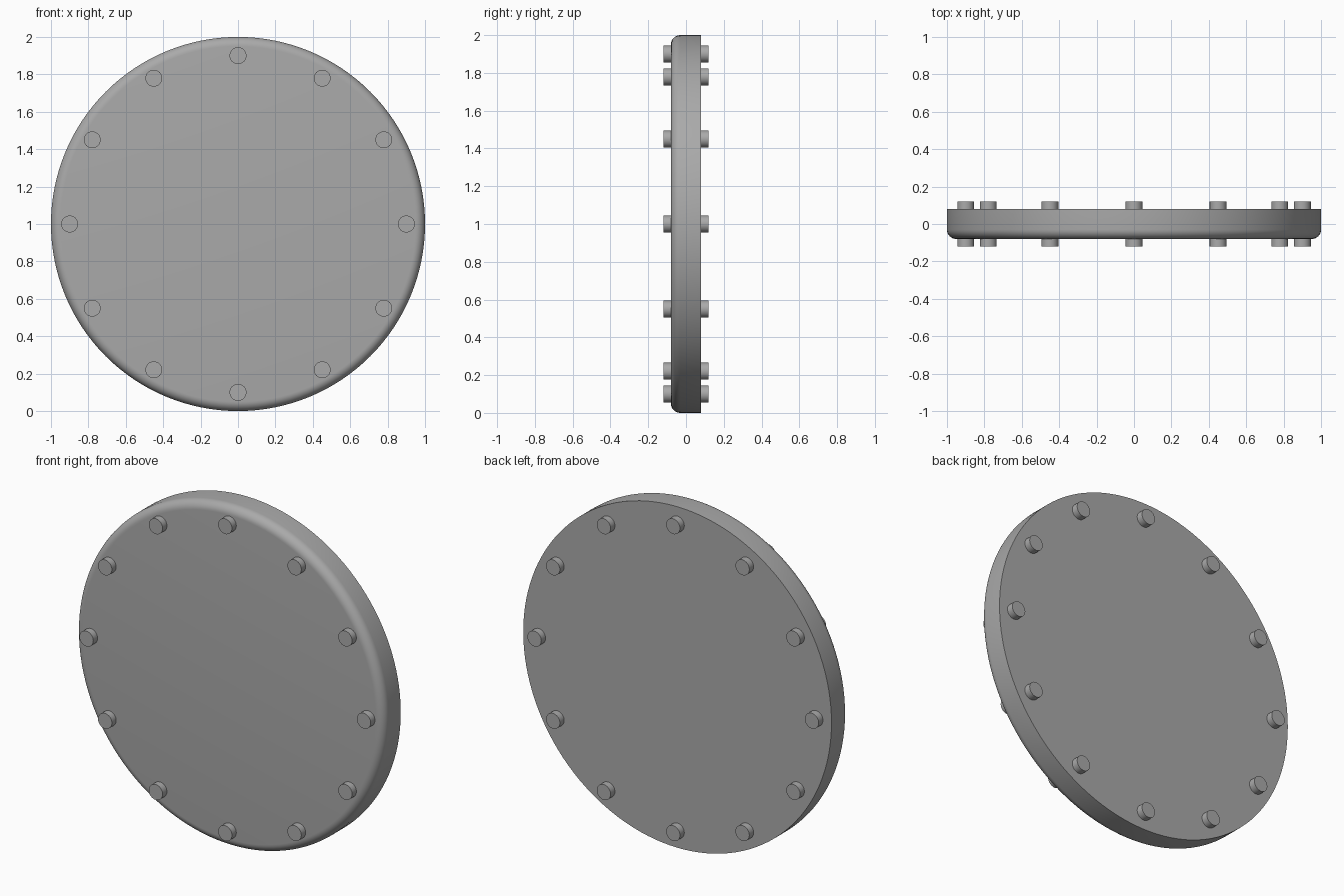
import bpy, bmesh
from math import sin, cos, pi, radians
from mathutils import Matrix, Vector

cube = bpy.data.objects.get("Cube")
if cube:
    bpy.data.objects.remove(cube, do_unlink=True)

RADIUS, HALF, ROUND = 1.0, 0.08, 0.05
BOLT_RING, BOLT_RADIUS, BOLT_HALF, BOLTS = 0.9, 0.045, 0.12, 12

grey = bpy.data.materials.new("plain grey")
grey.use_nodes = True
colour = (0.4, 0.4, 0.4, 1)
grey.diffuse_color = colour
grey.node_tree.nodes["Principled BSDF"].inputs["Base Color"].default_value = colour


def finish(name, bm):
    bmesh.ops.recalc_face_normals(bm, faces=bm.faces)
    mesh = bpy.data.meshes.new(name)
    bm.to_mesh(mesh)
    bm.free()
    mesh.materials.append(grey)
    obj = bpy.data.objects.new(name, mesh)
    bpy.context.collection.objects.link(obj)
    bpy.ops.object.select_all(action='DESELECT')
    obj.select_set(True)
    bpy.context.view_layer.objects.active = obj
    bpy.ops.object.shade_smooth_by_angle(angle=radians(35))
    return obj


# Disc: a spun profile with a rounded front rim and a crisp back rim
profile = [(0, -HALF)]
for i in range(9):
    a = pi / 2 * i / 8
    profile.append((RADIUS - ROUND + ROUND * sin(a), -HALF + ROUND - ROUND * cos(a)))
profile += [(RADIUS, HALF), (0, HALF)]

bm = bmesh.new()
verts = [bm.verts.new((r, y, 1)) for r, y in profile]
edges = [bm.edges.new(pair) for pair in zip(verts, verts[1:])]
bmesh.ops.spin(bm, geom=verts + edges, cent=(0, 0, 1), axis=(0, 1, 0),
               angle=2 * pi, steps=128)
bmesh.ops.remove_doubles(bm, verts=bm.verts, dist=0.0001)
finish("disc", bm)

# Bolts: pins running through the disc, evenly spaced round the rim
for i in range(BOLTS):
    a = 2 * pi * i / BOLTS
    centre = Vector((BOLT_RING * sin(a), 0, 1 + BOLT_RING * cos(a)))
    bm = bmesh.new()
    bmesh.ops.create_cone(bm, cap_ends=True, segments=32, radius1=BOLT_RADIUS,
                          radius2=BOLT_RADIUS, depth=2 * BOLT_HALF,
                          matrix=Matrix.Translation(centre) @ Matrix.Rotation(pi / 2, 4, 'X'))
    finish(f"bolt_{i + 1}", bm)
